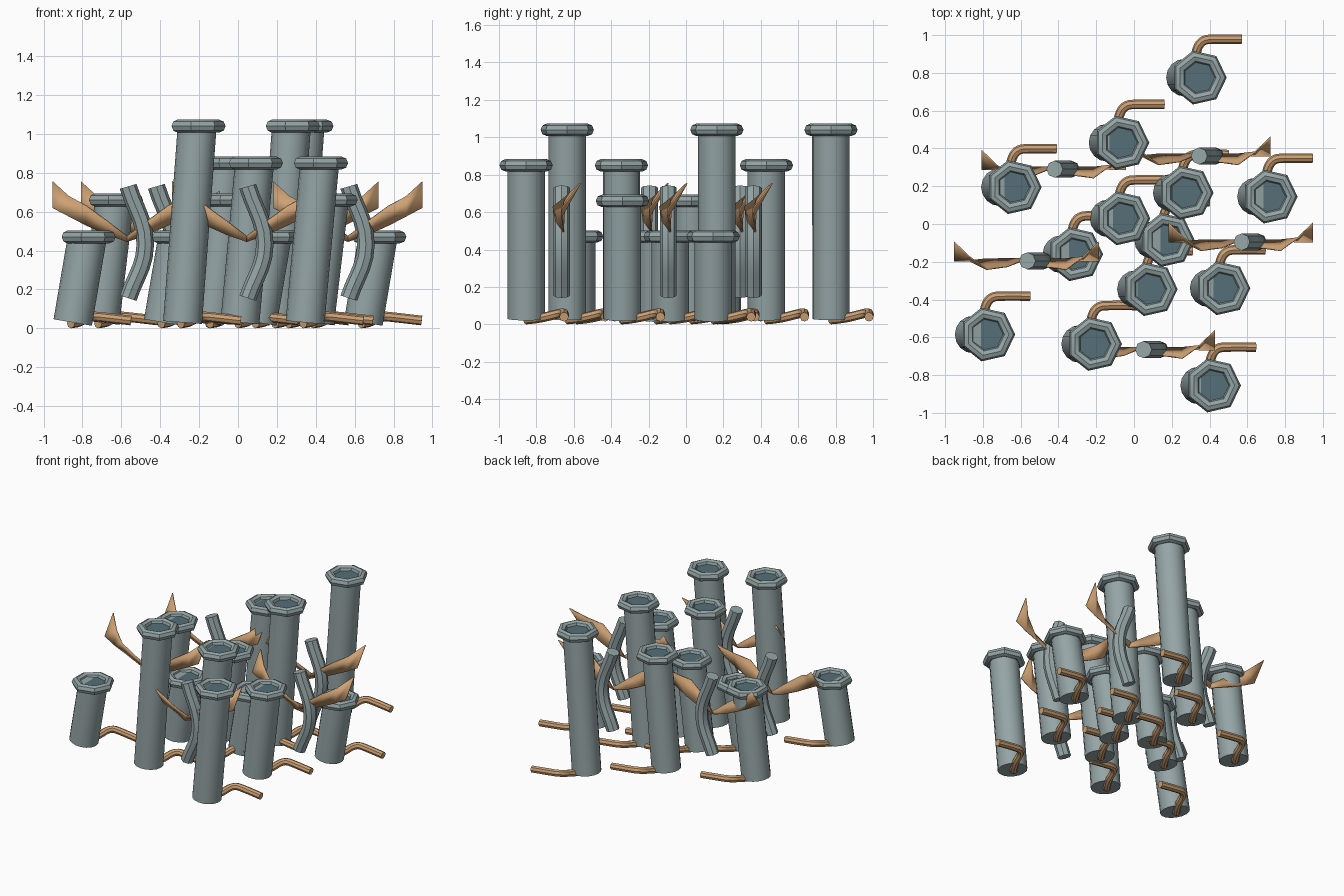
import bpy
import bmesh
from mathutils import Vector

cube = bpy.data.objects.get("Cube")
if cube:
    bpy.data.objects.remove(cube, do_unlink=True)


def material(name, color):
    mat = bpy.data.materials.new(name)
    mat.use_nodes = True
    mat.diffuse_color = (*color, 1)
    mat.node_tree.nodes["Principled BSDF"].inputs["Base Color"].default_value = (*color, 1)
    return mat


GREY = material("stone grey", (0.30, 0.376, 0.381))
TAN = material("warm tan", (0.62, 0.36, 0.175))
DARK = material("dark slate", (0.089, 0.156, 0.185))


def finish(obj, name, mat, angle=0.6):
    obj.name = name
    obj.data.materials.clear()
    obj.data.materials.append(mat)
    bpy.ops.object.select_all(action="DESELECT")
    obj.select_set(True)
    bpy.context.view_layer.objects.active = obj
    bpy.ops.object.shade_smooth_by_angle(angle=angle)
    return obj


def cylinder(name, bottom, top, radius, mat, sides=16):
    axis = Vector(top) - Vector(bottom)
    bpy.ops.mesh.primitive_cylinder_add(
        vertices=sides, radius=radius, depth=axis.length,
        location=(Vector(top) + Vector(bottom)) / 2,
        rotation=axis.to_track_quat("Z", "Y").to_euler())
    return finish(bpy.context.object, name, mat)


def tube(name, points, radius, mat, kind):
    curve = bpy.data.curves.new(name, "CURVE")
    curve.dimensions = "3D"
    curve.bevel_depth = radius
    curve.bevel_resolution = 2
    curve.use_fill_caps = True
    curve.resolution_u = 5
    spline = curve.splines.new(kind)
    if kind == "BEZIER":
        spline.bezier_points.add(len(points) - 1)
        for p, co in zip(spline.bezier_points, points):
            p.co = co
            p.handle_left_type = p.handle_right_type = "AUTO"
    else:
        spline.points.add(len(points) - 1)
        for p, co in zip(spline.points, points):
            p.co = (*co, 1)
        spline.use_endpoint_u = True
        spline.order_u = 3
    obj = bpy.data.objects.new(name, curve)
    bpy.context.collection.objects.link(obj)
    bpy.ops.object.select_all(action="DESELECT")
    obj.select_set(True)
    bpy.context.view_layer.objects.active = obj
    bpy.ops.object.convert(target="MESH")
    return finish(bpy.context.object, name, mat)


def pillar(x, y, z):
    # leaning shaft, thick rim, dark opening and hooked root
    cylinder("pillar_shaft", (x - 0.075, y, 0.03), (x, y, z), 0.1, GREY)
    bpy.ops.mesh.primitive_torus_add(
        major_segments=7, minor_segments=8, major_radius=0.113,
        minor_radius=0.033, location=(x, y, z))
    finish(bpy.context.object, "pillar_rim", GREY)
    cylinder("pillar_opening", (x, y, z - 0.01), (x, y, z + 0.006), 0.088, DARK)
    path = [(-0.085, 0, 0.025), (-0.03, 0.07, 0.03), (0.0, 0.2, 0.065),
            (0.1, 0.205, 0.055), (0.225, 0.203, 0.04)]
    tube("root", [(x + a, y + b, c) for a, b, c in path], 0.025, TAN, "NURBS")


def leaf(x, y, side):
    # twisted blade: (outward, lower y, lower z, upper y, upper z)
    sections = [(0.0, -0.01, 0.445, 0.01, 0.475),
                (0.10, 0.01, 0.48, -0.03, 0.55),
                (0.21, 0.01, 0.53, -0.045, 0.63),
                (0.30, 0.0, 0.575, 0.02, 0.68),
                (0.383, 0.0, 0.62, 0.10, 0.755)]
    bm = bmesh.new()
    rows = []
    for u, y0, z0, y1, z1 in sections:
        rows.append([bm.verts.new((x + side * u, y + a, b))
                     for a, b in ((y0, z0), (y1, z1))])
    for r, s in zip(rows, rows[1:]):
        bm.faces.new((r[0], s[0], s[1], r[1])[::side])
    mesh = bpy.data.meshes.new("leaf")
    bm.to_mesh(mesh)
    bm.free()
    obj = bpy.data.objects.new("leaf", mesh)
    bpy.context.collection.objects.link(obj)
    solid = obj.modifiers.new("thickness", "SOLIDIFY")
    solid.thickness = 0.008
    solid.offset = 0
    finish(obj, "left_leaf" if side > 0 else "right_leaf", TAN)


def sprout(x, y):
    # bent stalk with a mirrored pair of leaves
    tube("stalk", [(x - 0.045, y, 0.155), (x + 0.043, y, 0.43),
                   (x - 0.045, y, 0.73)], 0.045, GREY, "BEZIER")
    for side in (1, -1):
        leaf(x - 0.05, y, side)


# pillars grouped by rim height
GROUPS = {
    1.04: [(0.345, 0.775), (0.275, 0.165), (-0.21, -0.635)],
    0.85: [(-0.065, 0.43), (0.085, -0.345), (0.42, -0.855)],
    0.66: [(-0.635, 0.195), (-0.06, 0.03), (0.47, -0.34)],
    0.47: [(0.72, 0.145), (0.175, -0.085), (-0.31, -0.16), (-0.775, -0.585)],
}
for height, spots in GROUPS.items():
    for px, py in spots:
        pillar(px, py, height)

for sx, sy in [(-0.375, 0.29), (0.39, 0.36), (0.615, -0.095),
               (-0.52, -0.195), (0.095, -0.665)]:
    sprout(sx, sy)
